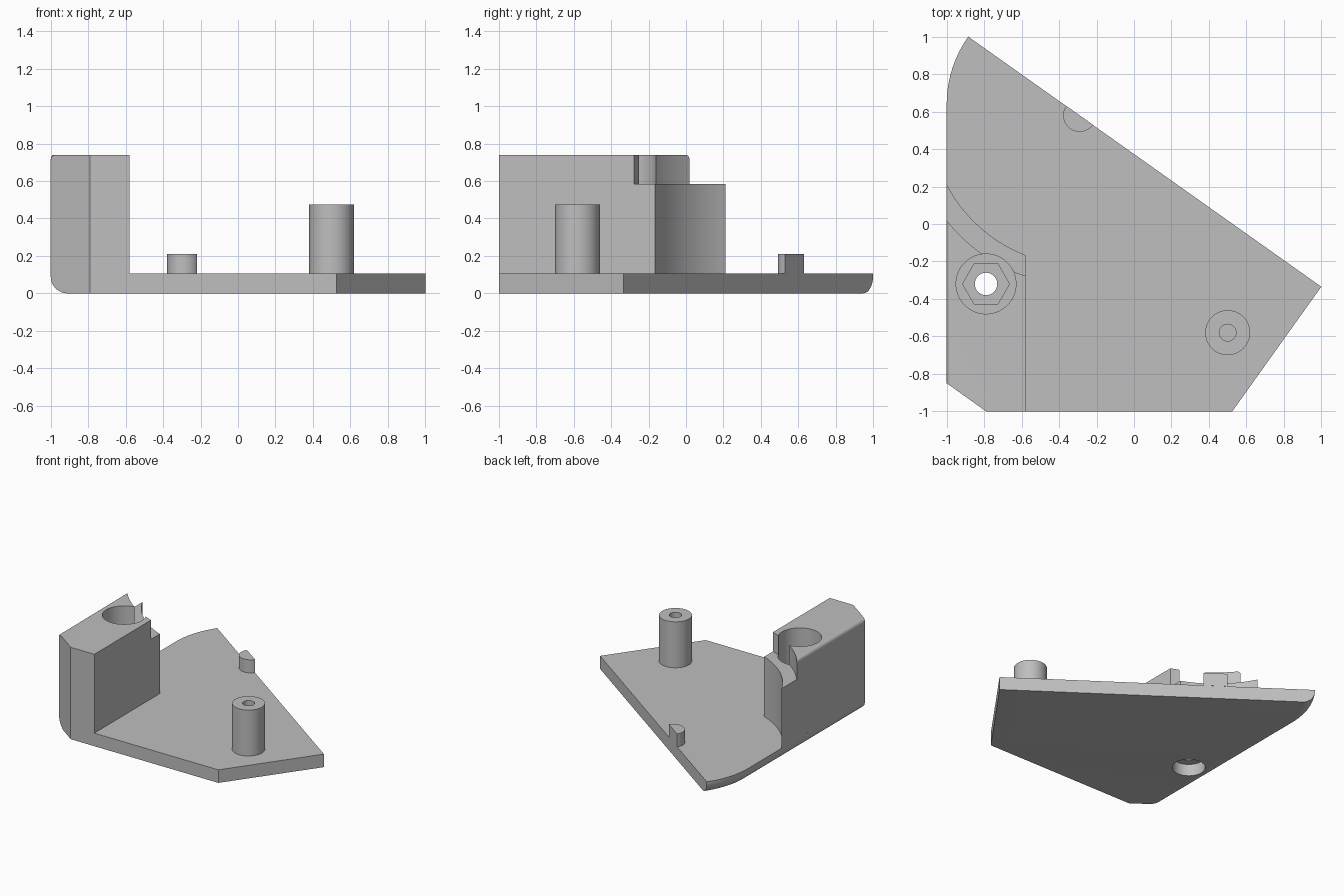
import bpy, bmesh
from math import cos, sin, acos, degrees, radians

cube = bpy.data.objects.get("Cube")
if cube:
    bpy.data.objects.remove(cube, do_unlink=True)

grey = bpy.data.materials.new("plain_grey")
grey.use_nodes = True
COLOUR = (0.52, 0.52, 0.52, 1)
grey.diffuse_color = COLOUR
grey.node_tree.nodes["Principled BSDF"].inputs["Base Color"].default_value = COLOUR

PLATE_TOP, LEDGE, TOP = 0.105, 0.585, 0.74
PEG = (-0.29, 0.58)      # centre of the small peg and of the curved block walls
POST = (0.50, -0.58)
BOLT = (-0.79, -0.32)


def arc(centre, r, a0, a1, n):
    angles = [radians(a0 + (a1 - a0) * i / n) for i in range(n + 1)]
    return [(centre[0] + r * cos(a), centre[1] + r * sin(a)) for a in angles]


def circle(centre, r, n=48):
    return arc(centre, r, 0, 360, n)[:-1]


def prism(name, outline, z0, z1, round_rule=None, radius=0.0):
    """Extrude an outline upward and round the edges picked by the rule."""
    bm = bmesh.new()
    base = bm.faces.new([bm.verts.new((x, y, z0)) for x, y in outline])
    ext = bmesh.ops.extrude_face_region(bm, geom=[base])
    top = [v for v in ext["geom"] if isinstance(v, bmesh.types.BMVert)]
    bmesh.ops.translate(bm, verts=top, vec=(0, 0, z1 - z0))
    bmesh.ops.recalc_face_normals(bm, faces=bm.faces)
    if round_rule:
        edges = [e for e in bm.edges if all(round_rule(v.co) for v in e.verts)]
        bmesh.ops.bevel(bm, geom=edges, offset=radius, segments=8,
                        profile=0.5, affect='EDGES')
    mesh = bpy.data.meshes.new(name)
    bm.to_mesh(mesh)
    bm.free()
    mesh.materials.append(grey)
    obj = bpy.data.objects.new(name, mesh)
    bpy.context.collection.objects.link(obj)
    return obj


def cut(obj, outline, z0, z1):
    """Subtract a prism from the part."""
    cutter = prism("cutter", outline, z0, z1)
    cutter.hide_render = True
    mod = obj.modifiers.new("cut", 'BOOLEAN')
    mod.operation, mod.solver, mod.object = 'DIFFERENCE', 'EXACT', cutter
    bpy.context.view_layer.objects.active = obj
    bpy.ops.object.modifier_apply(modifier=mod.name)
    bpy.data.objects.remove(cutter, do_unlink=True)


def block_outline(r):
    """Corner block plan, closed at the back by a hollow arc about the peg."""
    a0 = -degrees(acos((-0.58 - PEG[0]) / r))
    a1 = -degrees(acos((-1.0 - PEG[0]) / r))
    return [(-1, -0.85), (-0.79, -1), (-0.58, -1)] + arc(PEG, r, a0, a1, 20)


# Base plate with a rounded lower outer edge
plate_outline = ([(-0.79, -1), (0.525, -1), (1, -0.335)]
                 + arc((-0.38, 0.64), 0.62, 35.5 + 109, 180, 12) + [(-1, -0.85)])
plate = prism("base_plate", plate_outline, 0, PLATE_TOP,
              lambda c: c.z < 0.001 and c.x < -0.87 and c.y > -0.86, 0.09)

# Corner block: full lower stage and set-back upper stage
lower = prism("block_lower", block_outline(0.80), PLATE_TOP, LEDGE)
upper = prism("block_upper", block_outline(0.905), LEDGE, TOP,
              lambda c: c.z > TOP - 0.001 and c.x < -0.999, 0.028)

# Bolt hole: round pocket, hexagonal nut seat, shaft and head recess
cut(upper, circle(BOLT, 0.16), 0.5, 0.9)
cut(lower, circle(BOLT, 0.16), 0.40, 0.9)
cut(lower, circle(BOLT, 0.125, 6), 0.26, 0.5)
cut(lower, circle(BOLT, 0.06), 0.0, 0.4)
cut(plate, circle(BOLT, 0.06), -0.1, 0.3)
cut(plate, circle(BOLT, 0.12), -0.1, 0.095)

# Hollow post
post = prism("screw_post", circle(POST, 0.12), PLATE_TOP, 0.475)
cut(post, circle(POST, 0.045, 32), 0.2, 0.6)

# Half-round peg on the slanted edge
peg = prism("half_peg", arc(PEG, 0.088, -215.3, -35.3, 24), PLATE_TOP, 0.21)

# Smooth curved walls, crisp edges
bpy.ops.object.select_all(action='DESELECT')
for part in (plate, lower, upper, post, peg):
    part.select_set(True)
bpy.context.view_layer.objects.active = plate
bpy.ops.object.shade_smooth_by_angle(angle=radians(30))
